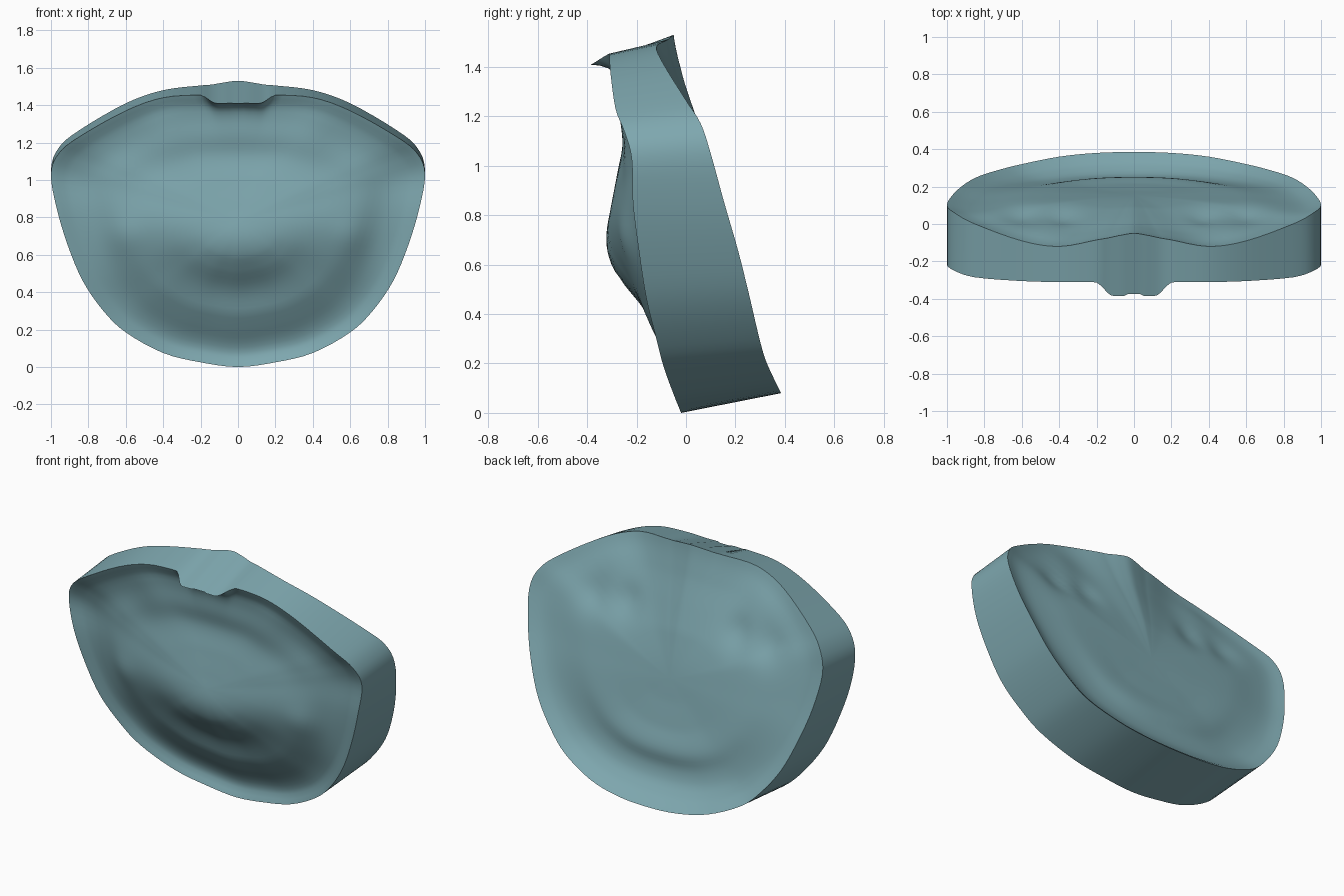
import bpy, bmesh, math

if "Cube" in bpy.data.objects:
    bpy.data.objects.remove(bpy.data.objects["Cube"])

# Half rim: x, front z, front y, back z, back y (bottom centre to top centre)
HALF = [
    (0, 0, -.02, .08, .385), (.2, .025, -.03, .09, .38), (.4, .075, -.05, .13, .36),
    (.6, .185, -.09, .22, .32), (.72, .30, -.12, .33, .29), (.83, .46, -.16, .48, .255),
    (.91, .65, -.19, .66, .21), (.97, .85, -.215, .85, .155), (1, 1.03, -.22, 1.05, .1),
    (.96, 1.14, -.25, 1.17, .06), (.85, 1.23, -.285, 1.265, 0), (.6, 1.37, -.305, 1.41, -.09),
    (.4, 1.44, -.31, 1.48, -.12), (.2, 1.455, -.31, 1.505, -.085), (.14, 1.458, -.31, 1.51, -.075),
    (.07, 1.46, -.31, 1.522, -.06), (0, 1.46, -.31, 1.53, -.05)]
# Centre line depth: z, y
FRONT = [(0, -.02), (.06, .005), (.12, -.01), (.2, -.06), (.28, -.11), (.41, -.165), (.55, -.27),
         (.63, -.312), (.72, -.322), (.85, -.3), (1, -.27), (1.13, -.245), (1.24, -.262),
         (1.33, -.268), (1.4, -.28), (1.46, -.31)]
BACK = [(.08, .385), (.13, .325), (.2, .268), (.28, .245), (.38, .25), (.5, .215), (.65, .18),
        (.85, .14), (1.05, .09), (1.2, .04), (1.35, -.01), (1.53, -.05)]
# Sideways deviation from a parabola: distance from centre, y offset
FRONT_SIDE = [(0, 0), (.3, .003), (.5, .01), (.65, .024), (.8, .05), (.92, .035), (1, 0)]
BACK_SIDE = [(0, 0), (.3, 0), (.6, -.005), (.85, -.025), (.94, -.02), (1, 0)]
# Soft bumps on each face: x, z, radius, y offset
FRONT_BUMPS = [(.6, .7, .1, -.015), (.4, 1.28, .12, -.012), (.5, 1.08, .12, .01)]
BACK_BUMPS = [(.38, 1.12, .09, -.025), (.6, 1.1, .1, -.025), (.5, 1.3, .12, .012)]


def catmull(a, b, c, d, t):
    return 0.5 * (2 * b + (c - a) * t + (2 * a - 5 * b + 4 * c - d) * t * t
                  + (3 * b - a - 3 * c + d) * t ** 3)


def profile(pts, z):
    z = min(max(z, pts[0][0]), pts[-1][0])
    for i in range(len(pts) - 1):
        if z <= pts[i + 1][0]:
            t = (z - pts[i][0]) / (pts[i + 1][0] - pts[i][0])
            y = [pts[min(max(i + k, 0), len(pts) - 1)][1] for k in (-1, 0, 1, 2)]
            return catmull(*y, t)
    return pts[-1][1]


# Full smoothed rim
loop = HALF + [(-p[0],) + p[1:] for p in HALF[-2:0:-1]]
n = len(loop)
rim = []
for i in range(n):
    q = [loop[(i + k) % n] for k in (-1, 0, 1, 2)]
    for t in (0, .25, .5, .75):
        rim.append([catmull(*(p[c] for p in q), t) for c in range(5)])
N = len(rim)
RINGS, ZC = 30, .78

bm = bmesh.new()


def face_side(prof, side, bumps, iz, iy, nose):
    """Concentric rings from the rim to the centre; returns the rim ring."""
    rings = []
    yc = profile(prof, ZC)
    slope = (profile(prof, ZC + .05) - profile(prof, ZC - .05)) / .1

    def base(z_end, y_end, s):
        lin = slope * (z_end - ZC)
        return yc + lin * s + (y_end - yc - lin) * s * s

    for r in range(RINGS):
        s = 1 - r / RINGS
        ring = []
        for p in rim:
            x, z = p[0] * s, ZC + (p[iz] - ZC) * s
            # blend of centre-line and sideways deviation by ray direction
            zend, yend = prof[0 if p[iz] < ZC else -1]
            vert = profile(prof, ZC + (zend - ZC) * s) - base(zend, yend, s)
            dz = (p[iz] - ZC) / .72
            w = dz * dz / (dz * dz + p[0] ** 2)
            y = base(p[iz], p[iy], s) + w * vert + (1 - w) * profile(side, s)
            fade = min(1, (1 - s) * 8)
            for bx, bz, rad, h in bumps:
                y += fade * h * math.exp(-((abs(x) - bx) ** 2 + (z - bz) ** 2) / rad ** 2)
            # overhanging lip at the top centre
            if nose and p[iz] > 1.2:
                k = min(max((.21 - abs(p[0])) / .1, 0), 1)
                k = k * k * (3 - 2 * k) * s ** 14
                y -= k * (.075 - .01 * (abs(p[0]) < .05))
                z -= k * .05
            ring.append(bm.verts.new((x, y, z)))
        rings.append(ring)
    for a, b in zip(rings, rings[1:]):
        for i in range(N):
            j = (i + 1) % N
            bm.faces.new((a[i], a[j], b[j], b[i]))
    tip = bm.verts.new((0, yc, ZC))
    for i in range(N):
        bm.faces.new((rings[-1][i], rings[-1][(i + 1) % N], tip))
    return rings[0]


front = face_side(FRONT, FRONT_SIDE, FRONT_BUMPS, 1, 2, True)
back = face_side(BACK, BACK_SIDE, BACK_BUMPS, 3, 4, False)
# Side wall
for i in range(N):
    j = (i + 1) % N
    bm.faces.new((front[i], front[j], back[j], back[i]))
bmesh.ops.recalc_face_normals(bm, faces=bm.faces)

mesh = bpy.data.meshes.new("sculpted_slab")
bm.to_mesh(mesh)
bm.free()
slab = bpy.data.objects.new("sculpted_slab", mesh)
bpy.context.collection.objects.link(slab)
mat = bpy.data.materials.new("muted teal")
mat.diffuse_color = (.21, .39, .43, 1)
mat.use_nodes = True
mat.node_tree.nodes["Principled BSDF"].inputs["Base Color"].default_value = mat.diffuse_color
mesh.materials.append(mat)
bpy.context.view_layer.objects.active = slab
slab.select_set(True)
bpy.ops.object.shade_smooth_by_angle(angle=math.radians(40))
